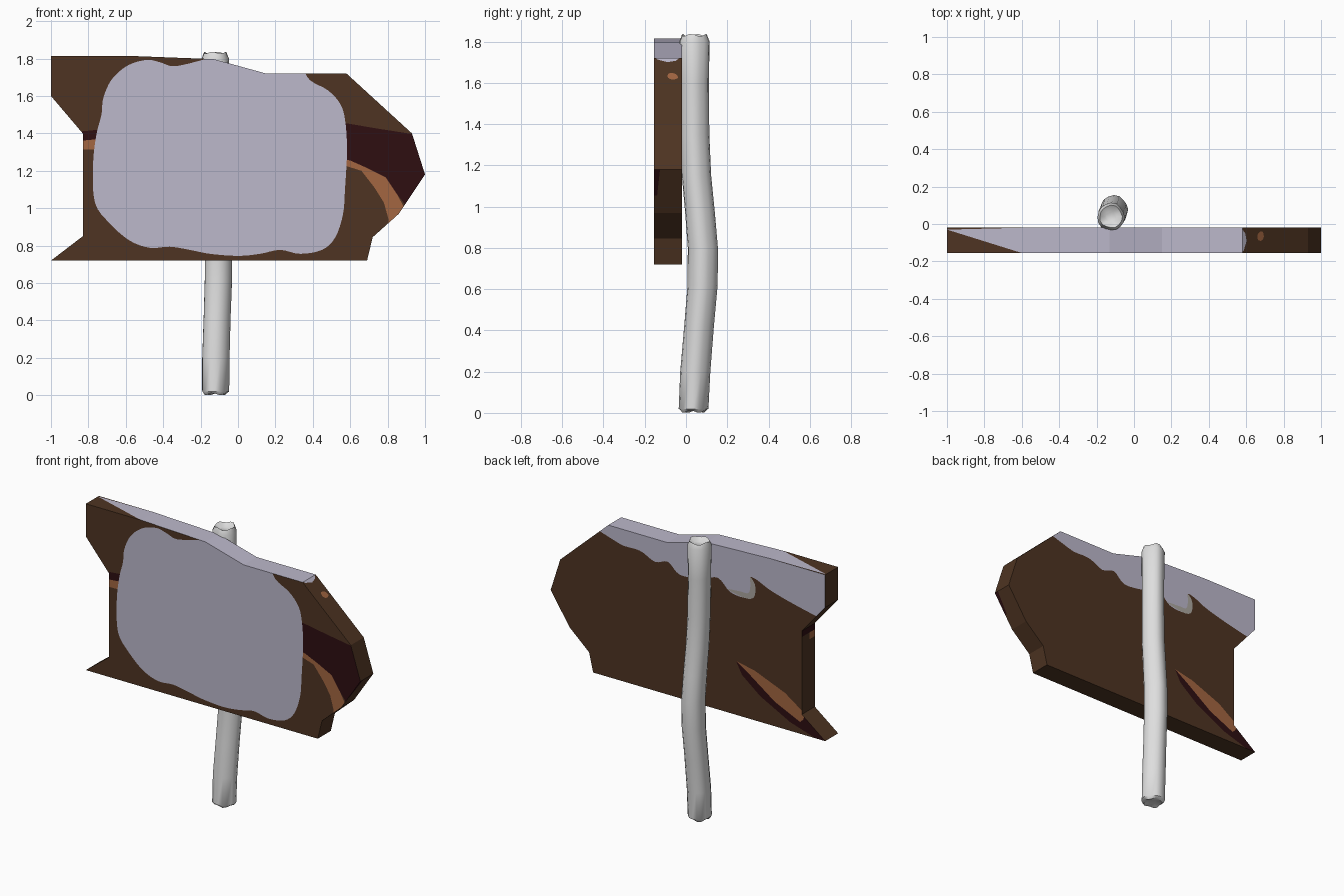
import bpy, bmesh, math
from mathutils import Vector
from mathutils.geometry import delaunay_2d_cdt

if "Cube" in bpy.data.objects:
    bpy.data.objects.remove(bpy.data.objects["Cube"])


def lin(c):
    return tuple(((v / 255 + .055) / 1.055) ** 2.4 if v > 10 else v / 3294 for v in c)


def material(name, rgb):
    m = bpy.data.materials.new(name)
    m.diffuse_color = (*lin(rgb), 1)
    m.use_nodes = True
    m.node_tree.nodes["Principled BSDF"].inputs["Base Color"].default_value = m.diffuse_color
    return m


WOOD, SNOW, DARK, ORANGE, PALE = range(5)
board_mats = [material("brown wood", (78, 52, 34)), material("lavender snow", (188, 184, 203)),
              material("dark maroon", (46, 14, 17)), material("orange wood", (163, 102, 65)),
              material("pale grey", (172, 167, 160))]
post_mat = material("light grey post", (222, 222, 222))


def smooth(pts, n=4):
    """closed curve through the points"""
    out, k = [], len(pts)
    for i in range(k):
        a, b, c, d = (Vector(pts[(i + j) % k]) for j in (-1, 0, 1, 2))
        for s in range(n):
            t = s / n
            out.append(.5 * (2 * b + (c - a) * t + (2 * a - 5 * b + 4 * c - d) * t * t
                             + (3 * b - a - 3 * c + d) * t ** 3))
    return out


def inside(p, poly):
    hit = False
    for a, b in zip(poly, poly[1:] + poly[:1]):
        if (a[1] > p[1]) != (b[1] > p[1]) and p[0] < (b[0] - a[0]) * (p[1] - a[1]) / (b[1] - a[1]) + a[0]:
            hit = not hit
    return hit


def panel(bm, poly, regions, to3d, outward, base=WOOD):
    """flat panel cut along the borders of its coloured regions"""
    verts, edges = [], []
    for loop in [poly] + [r[1] for r in regions]:
        n, k = len(verts), len(loop)
        verts += [Vector(p) for p in loop]
        edges += [(n + i, n + (i + 1) % k) for i in range(k)]
    vs, _, fs = delaunay_2d_cdt(verts, edges, [], 0, 1e-5)[:3]
    new = [bm.verts.new(to3d(*v)) for v in vs]
    for f in fs:
        c = sum((vs[i] for i in f), Vector((0, 0))) / len(f)
        if not inside(c, poly):
            continue
        face = bm.faces.new([new[i] for i in f])
        face.normal_update()
        if face.normal.dot(outward) < 0:
            face.normal_flip()
        face.material_index = base
        for col, loop in regions:
            if inside(c, loop):
                face.material_index = col
    bmesh.ops.delete(bm, geom=[v for v in new if not v.link_faces], context='VERTS')


# Board silhouette, counter-clockwise in x, z
outline = [(-1, .72), (.69, .72), (.72, .845), (.86, .97), (1, 1.18), (.93, 1.4), (.58, 1.72),
           (.15, 1.72), (-.13, 1.797), (-.6, 1.815), (-1, 1.815), (-1, 1.6), (-.83, 1.4), (-.83, .85)]
Y0, Y1 = -.155, -.02

# Painted patches on the front
front = [
    (DARK, [(.5, 1.46), (.59, 1.452), (.75, 1.425), (1.1, 1.37), (1.1, 1.1), (.90, 1.01),
            (.85, 1.075), (.79, 1.165), (.69, 1.215), (.5, 1.28)]),
    (ORANGE, [(.5, 1.28), (.6, 1.255), (.69, 1.215), (.79, 1.165), (.85, 1.075), (.89, 1.0),
              (.87, .95), (.8, .9), (.805, .94), (.78, 1.03), (.73, 1.11), (.66, 1.2), (.5, 1.25)]),
    (DARK, [(-.9, 1.405), (-.74, 1.42), (-.74, 1.37), (-.9, 1.355)]),
    (ORANGE, [(-.9, 1.355), (-.74, 1.37), (-.74, 1.315), (-.9, 1.312)]),
    (SNOW, smooth([(-.73, 1.5), (-.72, 1.59), (-.674, 1.69), (-.588, 1.764), (-.487, 1.793),
                   (-.417, 1.78), (-.353, 1.759), (-.283, 1.769), (-.2, 1.79), (-.12, 1.81),
                   (.1, 1.82), (.32, 1.76), (.385, 1.684), (.481, 1.63), (.545, 1.56),
                   (.572, 1.475), (.583, 1.314), (.572, 1.1), (.561, .965), (.519, .842),
                   (.449, .777), (.332, .756), (.225, .777), (.118, .756), (0, .745),
                   (-.15, .756), (-.257, .777), (-.364, .794), (-.47, .788), (-.578, .826),
                   (-.684, .917), (-.765, 1.03), (-.775, 1.233), (-.757, 1.394)]))]

# Painted patches on the back
back = [
    (SNOW, [(.58, 1.9)] + smooth([
        (.60, 1.74), (.511, 1.623), (.35, 1.613), (.241, 1.569), (.146, 1.594), (.058, 1.532),
        (-.1, 1.55), (-.219, 1.586), (-.307, 1.517), (-.416, 1.506), (-.482, 1.53), (-.489, 1.611),
        (-.453, 1.654), (-.504, 1.648), (-.599, 1.607), (-.745, 1.567), (-.949, 1.523),
        (-1.1, 1.5), (-1.1, 1.9)])),
    (PALE, smooth([(-.29, 1.53), (-.416, 1.506), (-.482, 1.53), (-.489, 1.611), (-.453, 1.654),
                   (-.455, 1.6), (-.44, 1.545), (-.38, 1.54)])),
    (DARK, [(-.35, 1.075), (-.394, .994), (-.526, .89), (-.745, .777), (-.927, .721), (-1, .7),
            (-1, .74), (-.905, .82), (-.85, .85), (-.7, .95)]),
    (ORANGE, [(-.35, 1.075), (-.489, 1.046), (-.708, .959), (-.854, .859), (-.84, .82),
              (-.818, .797), (-.635, .88), (-.453, 1.009)])]

bm = bmesh.new()
panel(bm, outline, front, lambda x, z: (x, Y0, z), Vector((0, -1, 0)))
panel(bm, outline, back, lambda x, z: (x, Y1, z), Vector((0, 1, 0)))

# Board rim: snow on the top edges, a few marks on the sides (distance along edge, y)
rim_base = {6: SNOW, 7: SNOW, 8: SNOW}
rim_marks = {
    5: [(ORANGE, smooth([(.33, -.04), (.36, -.05), (.365, -.08), (.34, -.09), (.32, -.07)]))],
    3: [(DARK, [(.1, Y0 - .01), (.1, -.14), (.26, -.125), (.26, Y0 - .01)])],
    9: [(SNOW, [(0, Y0), (0, Y1), (.4, Y1 - .01)])],
    12: [(DARK, [(0, Y0), (0, Y1), (.04, Y1), (.04, Y0)]), (ORANGE, [(.04, Y0), (.04, -.1), (.085, -.1), (.085, Y0)])]}
d = (Vector(outline[6]) - Vector(outline[5])).length
rim_marks[5].append((SNOW, [(d + .01, Y0), (d - .01, -.14), (d - .03, -.09), (d - .02, -.05), (d + .01, Y1)]))
for i, p in enumerate(outline):
    a, b = Vector(p), Vector(outline[(i + 1) % len(outline)])
    length, u = (b - a).length, (b - a).normalized()
    panel(bm, [(0, Y0), (length, Y0), (length, Y1), (0, Y1)], rim_marks.get(i, []),
          lambda s, y: (a.x + u.x * s, y, a.y + u.y * s), Vector((u.y, 0, -u.x)), rim_base.get(i, WOOD))
bmesh.ops.remove_doubles(bm, verts=bm.verts, dist=1e-5)
me = bpy.data.meshes.new("sign_board")
bm.to_mesh(me)
bm.free()
for m in board_mats:
    me.materials.append(m)
bpy.context.collection.objects.link(bpy.data.objects.new("sign_board", me))

# Bent post: rings of (z, x, y, radius), closed by shallow hollow caps
rings = [(.012, -.122, .035, .03), (.0, -.123, .035, .058), (.02, -.123, .036, .072), (.2, -.122, .044, .073),
         (.42, -.115, .062, .072), (.62, -.108, .079, .073), (.8, -.107, .08, .073), (.97, -.11, .066, .072),
         (1.15, -.115, .049, .071), (1.35, -.12, .041, .07), (1.6, -.122, .039, .07),
         (1.80, -.123, .039, .073), (1.825, -.123, .039, .06), (1.81, -.123, .039, .03)]
N = 16
bm = bmesh.new()
loops = []
for k, (z, x, y, r) in enumerate(rings):
    ring = []
    for j in range(N):
        t = j * math.tau / N
        rr = r * (1 + .03 * math.cos(3 * t + .15 * k) + .025 * math.cos(5 * t))
        dz = .006 * (1 + math.cos(4 * t + 1)) if k in (1, 12) else 0
        ring.append(bm.verts.new((x + rr * math.cos(t), y + rr * math.sin(t), z + dz)))
    loops.append(ring)
for lo, hi in zip(loops, loops[1:]):
    for j in range(N):
        bm.faces.new((lo[j], lo[(j + 1) % N], hi[(j + 1) % N], hi[j]))
bm.faces.new(loops[0][::-1])
bm.faces.new(loops[-1])
me = bpy.data.meshes.new("post")
bm.to_mesh(me)
bm.free()
me.materials.append(post_mat)
post = bpy.data.objects.new("post", me)
bpy.context.collection.objects.link(post)
bpy.context.view_layer.objects.active = post
post.select_set(True)
bpy.ops.object.shade_smooth_by_angle(angle=math.radians(40))
